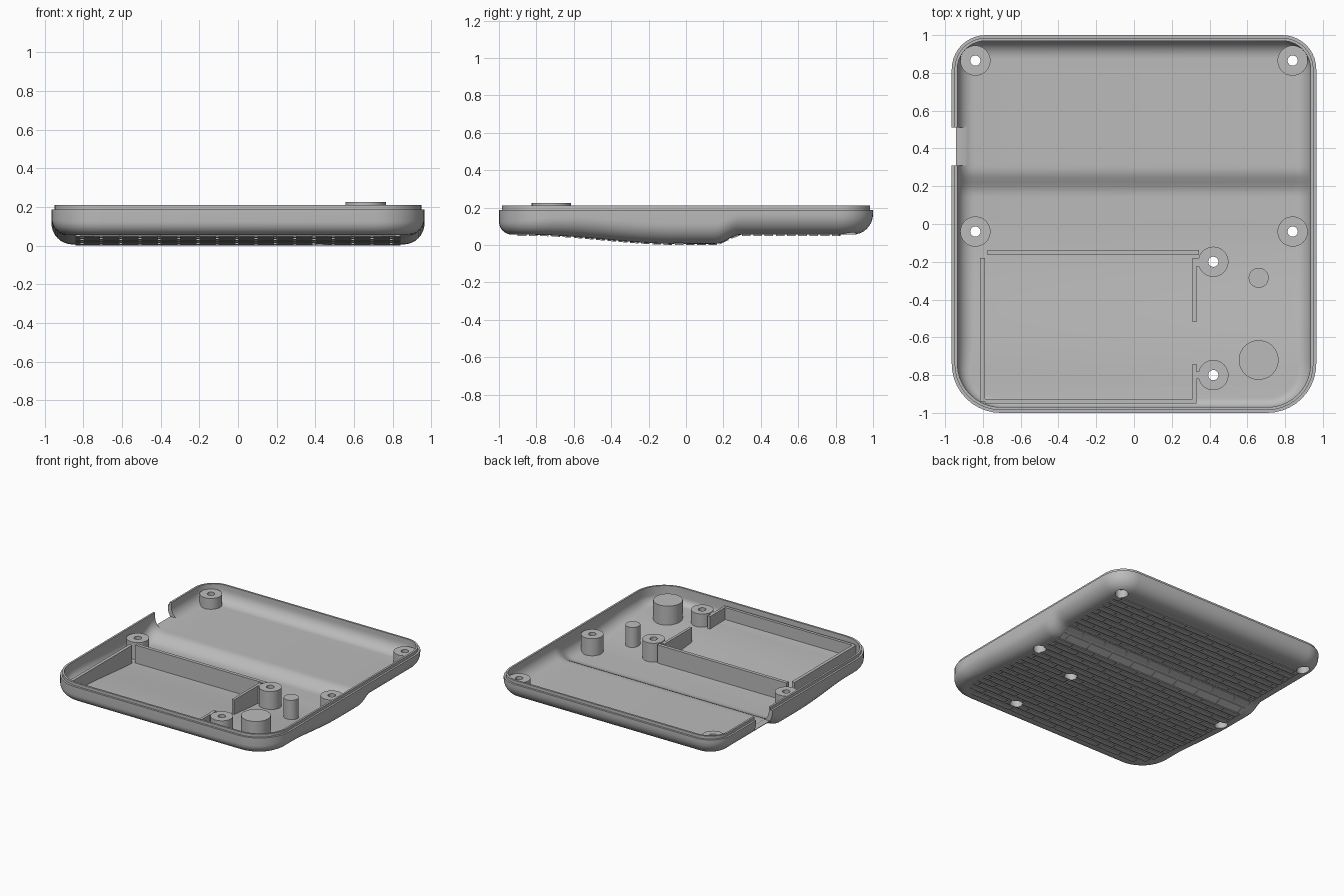
import bpy, bmesh, math
from mathutils import Matrix

cube = bpy.data.objects.get("Cube")
if cube:
    bpy.data.objects.remove(cube, do_unlink=True)

plastic = bpy.data.materials.new("grey plastic")
plastic.use_nodes = True
GREY = (0.5, 0.5, 0.5, 1)
plastic.diffuse_color = GREY
plastic.node_tree.nodes["Principled BSDF"].inputs["Base Color"].default_value = GREY

HALF_W, FRONT_R, BACK_R, WALL = 0.965, 0.26, 0.18, 0.03


def smooth(t):
    t = max(0, min(1, t))
    return t * t * (3 - 2 * t)


def base_z(y):
    """Underside height: front slope, deep belly, step up to the back."""
    return 0.055 - 0.049 * smooth((y + 0.85) / 0.8) + 0.049 * smooth((y - 0.16) / 0.13)


def edge_r(y):
    return 0.07 + 0.04 * smooth((y + 1) / 0.5)


def make(name, bm):
    bmesh.ops.recalc_face_normals(bm, faces=bm.faces[:])
    mesh = bpy.data.meshes.new(name)
    bm.to_mesh(mesh)
    bm.free()
    mesh.materials.append(plastic)
    obj = bpy.data.objects.new(name, mesh)
    bpy.context.scene.collection.objects.link(obj)
    return obj


def side_points():
    """Right half of the outline: (centre x, centre y, radius, angle)."""
    pts = []
    for i in range(11):
        pts.append((HALF_W - FRONT_R, FRONT_R - 1, FRONT_R, math.radians(9 * i - 90)))
    lo, hi = FRONT_R - 1, 1 - BACK_R
    for i in range(1, 60):
        pts.append((HALF_W - BACK_R, lo + (hi - lo) * i / 60, BACK_R, 0))
    for i in range(11):
        pts.append((HALF_W - BACK_R, hi, BACK_R, math.radians(9 * i)))
    return pts


def ring(bm, inset, height):
    """Rounded outline; inset and height are functions of y."""
    right, left = [], []
    for cx, cy, r, a in side_points():
        d = inset(cy + r * math.sin(a))
        x, y = cx + (r - d) * math.cos(a), cy + (r - d) * math.sin(a)
        right.append(bm.verts.new((x, y, height(y))))
        left.append(bm.verts.new((-x, y, height(y))))
    return right, left


def bowl_rings(bm, inset, lift, shrink):
    """Rings of the curved side, from the floor upward."""
    out = []
    for k in range(9):
        a = math.radians(90 - 90 * k / 8)
        out.append(ring(bm,
                        lambda y: inset + (edge_r(y) - shrink) * (1 - math.cos(a)),
                        lambda y: base_z(y) + lift + (edge_r(y) - shrink) * (1 - math.sin(a))))
    return out


def rim(bm, inset, z):
    return ring(bm, lambda y: inset, lambda y: z)


def skin(bm, rings):
    """Bridge the rings and close both ends with strips across x."""
    for (r0, l0), (r1, l1) in zip(rings, rings[1:]):
        a, b = r0 + l0[::-1], r1 + l1[::-1]
        for i in range(len(a)):
            j = (i + 1) % len(a)
            bm.faces.new((a[i], a[j], b[j], b[i]))
    for right, left in (rings[0], rings[-1]):
        for i in range(len(right) - 1):
            bm.faces.new((right[i], right[i + 1], left[i + 1], left[i]))


def add_cylinder(bm, x, y, r, z0, z1):
    bmesh.ops.create_cone(bm, cap_ends=True, segments=40, radius1=r, radius2=r, depth=z1 - z0,
                          matrix=Matrix.Translation((x, y, (z0 + z1) / 2)))


def add_box(bm, x0, x1, y0, y1, z0, z1):
    size = Matrix.Diagonal((x1 - x0, y1 - y0, z1 - z0, 1))
    mid = Matrix.Translation(((x0 + x1) / 2, (y0 + y1) / 2, (z0 + z1) / 2))
    bmesh.ops.create_cube(bm, size=1, matrix=mid @ size)


# shell: outer side, stepped lip, inner side
bm = bmesh.new()
rings = bowl_rings(bm, 0, 0, 0)
rings += [rim(bm, 0, 0.187), rim(bm, 0.015, 0.187), rim(bm, 0.015, 0.21), rim(bm, WALL, 0.21)]
rings += bowl_rings(bm, WALL, WALL, 0.02)[::-1]
skin(bm, rings)
shell = make("shell", bm)

# helper volume that trims the inner parts inside the shell wall
bm = bmesh.new()
skin(bm, bowl_rings(bm, 0.014, 0.015, 0.01) + [rim(bm, 0.014, 0.4)])
trim = make("trim_helper", bm)

# screw bosses with counterbored holes
SCREWS = [(s * 0.84, y, 0.17) for s in (-1, 1) for y in (0.865, -0.04)]
SCREWS += [(0.42, y, 0.185) for y in (-0.2, -0.8)]
bosses = []
bores, holes = bmesh.new(), bmesh.new()
for i, (x, y, top) in enumerate(SCREWS):
    bm = bmesh.new()
    add_cylinder(bm, x, y, 0.08, -0.05, top)
    bosses.append(make(f"screw_boss_{i + 1}", bm))
    add_cylinder(bores, x, y, 0.046, -0.06, base_z(y) + 0.06)
    add_cylinder(holes, x, y, 0.027, -0.07, 0.3)
bores, holes = make("bore_cutter", bores), make("hole_cutter", holes)

# support posts
posts = []
for name, y, r, top in (("large_post", -0.72, 0.105, 0.225), ("small_post", -0.285, 0.053, 0.2)):
    bm = bmesh.new()
    add_cylinder(bm, 0.66, y, r, -0.05, top)
    posts.append(make(name, bm))

# battery compartment walls
walls = []
for name, x0, x1, y0, y1 in (
        ("compartment_left_wall", -0.815, -0.79, -0.94, -0.18),
        ("compartment_back_wall", -0.775, 0.345, -0.165, -0.138),
        ("compartment_front_wall", -0.79, 0.331, -0.95, -0.927),
        ("compartment_right_wall_back", 0.31, 0.331, -0.52, -0.18),
        ("compartment_right_wall_front", 0.31, 0.331, -0.93, -0.74),
        ("boss_rib_back", 0.325, 0.35, -0.225, -0.18),
        ("boss_rib_front", 0.325, 0.35, -0.82, -0.78)):
    bm = bmesh.new()
    add_box(bm, x0, x1, y0, y1, -0.05, 0.18)
    walls.append(make(name, bm))

# staggered grip pads on the underside
bm = bmesh.new()
PITCH, ROW, GAP = 0.2, 0.06, 0.014
for row in range(29):
    y0 = -0.9 + row * ROW
    y1 = y0 + ROW - GAP
    limit = 0.84
    if y0 < -0.75:
        limit = 0.67 + math.sqrt(0.17 ** 2 - (y0 + 0.75) ** 2)
    for col in range(-5, 6):
        start = col * PITCH + (row % 2) * PITCH / 2
        x0, x1 = max(start, -limit), min(start + PITCH - GAP, limit)
        if x1 - x0 < 0.02:
            continue
        first = len(bm.verts)
        add_box(bm, x0, x1, y0, y1, -1, 1)
        bm.verts.ensure_lookup_table()
        for v in bm.verts[first:]:
            v.co.z = base_z(v.co.y) + (0.004 if v.co.z > 0 else -0.006)
pads = make("grip_pads", bm)

# side opening for a connector
bm = bmesh.new()
add_box(bm, -1.1, -0.87, 0.31, 0.51, 0.1, 0.4)
port = make("port_cutter", bm)


def cut(obj, cutter, operation="DIFFERENCE"):
    mod = obj.modifiers.new("cut", "BOOLEAN")
    mod.operation, mod.solver, mod.object = operation, "EXACT", cutter
    bpy.context.view_layer.objects.active = obj
    bpy.ops.object.modifier_apply(modifier=mod.name)


cut(shell, port)
for obj in bosses + posts + walls:
    cut(obj, trim, "INTERSECT")
for obj in [shell, pads] + bosses:
    cut(obj, bores)
    cut(obj, holes)
for helper in (trim, bores, holes, port):
    bpy.data.objects.remove(helper, do_unlink=True)

# smooth curved sides, keep hard edges crisp
for obj in [shell] + bosses + posts:
    bpy.ops.object.select_all(action="DESELECT")
    obj.select_set(True)
    bpy.context.view_layer.objects.active = obj
    bpy.ops.object.shade_smooth_by_angle(angle=math.radians(30))
